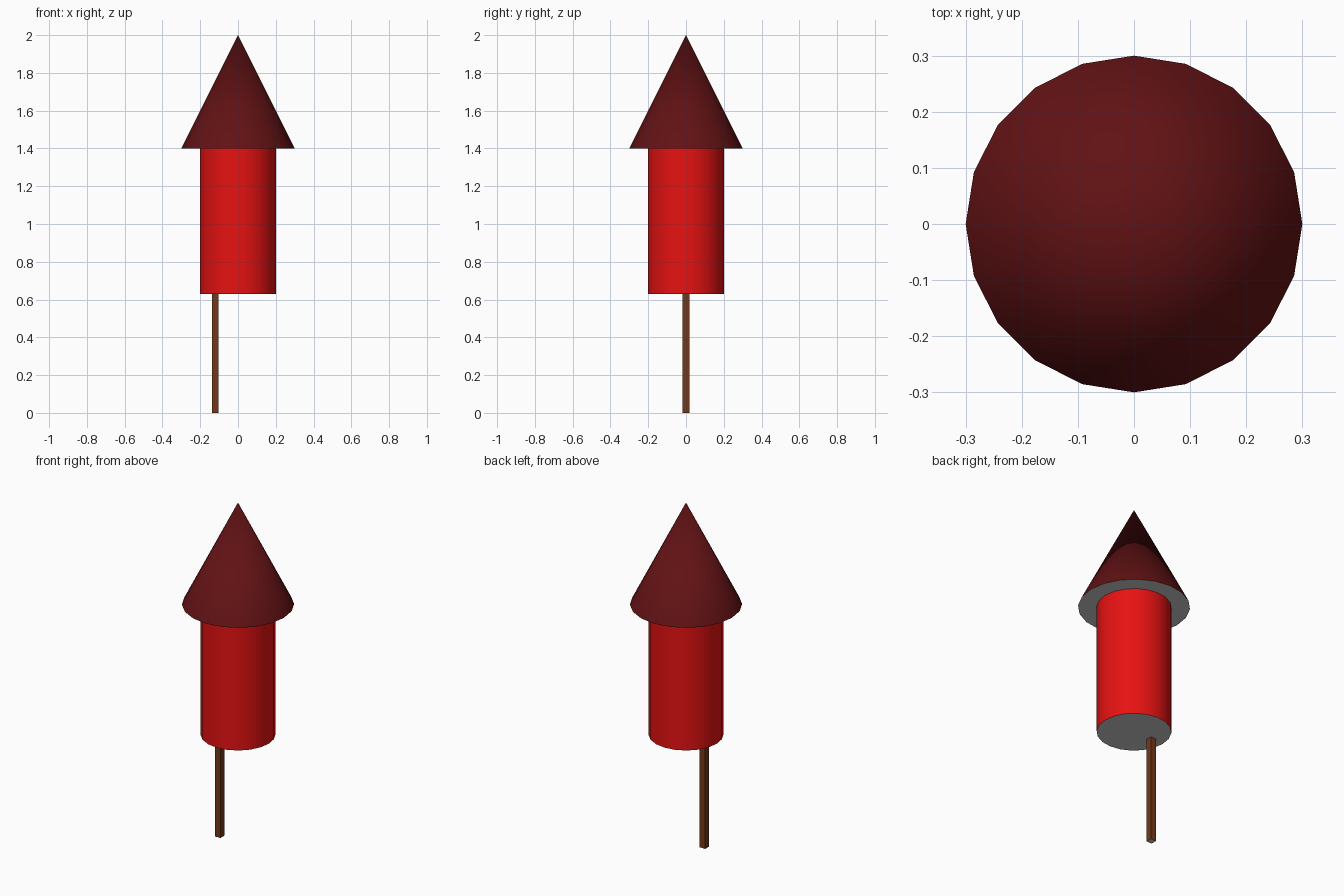
import bpy, math

if "Cube" in bpy.data.objects:
    bpy.data.objects.remove(bpy.data.objects["Cube"])


def material(name, color):
    mat = bpy.data.materials.new(name)
    mat.diffuse_color = (*color, 1)
    mat.use_nodes = True
    mat.node_tree.nodes["Principled BSDF"].inputs["Base Color"].default_value = mat.diffuse_color
    return mat


def finish(name, mat, smooth=True):
    """Name the active part, colour its sides and leave its end caps grey."""
    obj = bpy.context.object
    obj.name = name
    bpy.ops.object.transform_apply(location=False, rotation=True, scale=True)
    obj.data.materials.append(mat)
    obj.data.materials.append(cap_grey)
    for face in obj.data.polygons:
        face.material_index = 1 if abs(face.normal.z) > 0.9 else 0
    if smooth:
        bpy.ops.object.shade_smooth_by_angle(angle=math.radians(35))


SIDES = 20
cap_grey = material("cap_grey", (0.8, 0.8, 0.8))
dark_red = material("dark_red", (0.12, 0.006, 0.007))
red = material("red", (0.8, 0.006, 0.006))
wood = material("wood", (0.17, 0.04, 0.01))

# Pointed cap
bpy.ops.mesh.primitive_cone_add(vertices=SIDES, radius1=0.3, radius2=0,
                                depth=0.6, location=(0, 0, 1.7))
finish("nose_cone", dark_red)

# Tube
bpy.ops.mesh.primitive_cylinder_add(vertices=SIDES, radius=0.2,
                                    depth=0.77, location=(0, 0, 1.015))
finish("body_tube", red)

# Off-centre guide stick
bpy.ops.mesh.primitive_cube_add(size=1, location=(-0.12, 0, 0.315))
bpy.context.object.scale = (0.036, 0.036, 0.63)
finish("guide_stick", wood, smooth=False)
